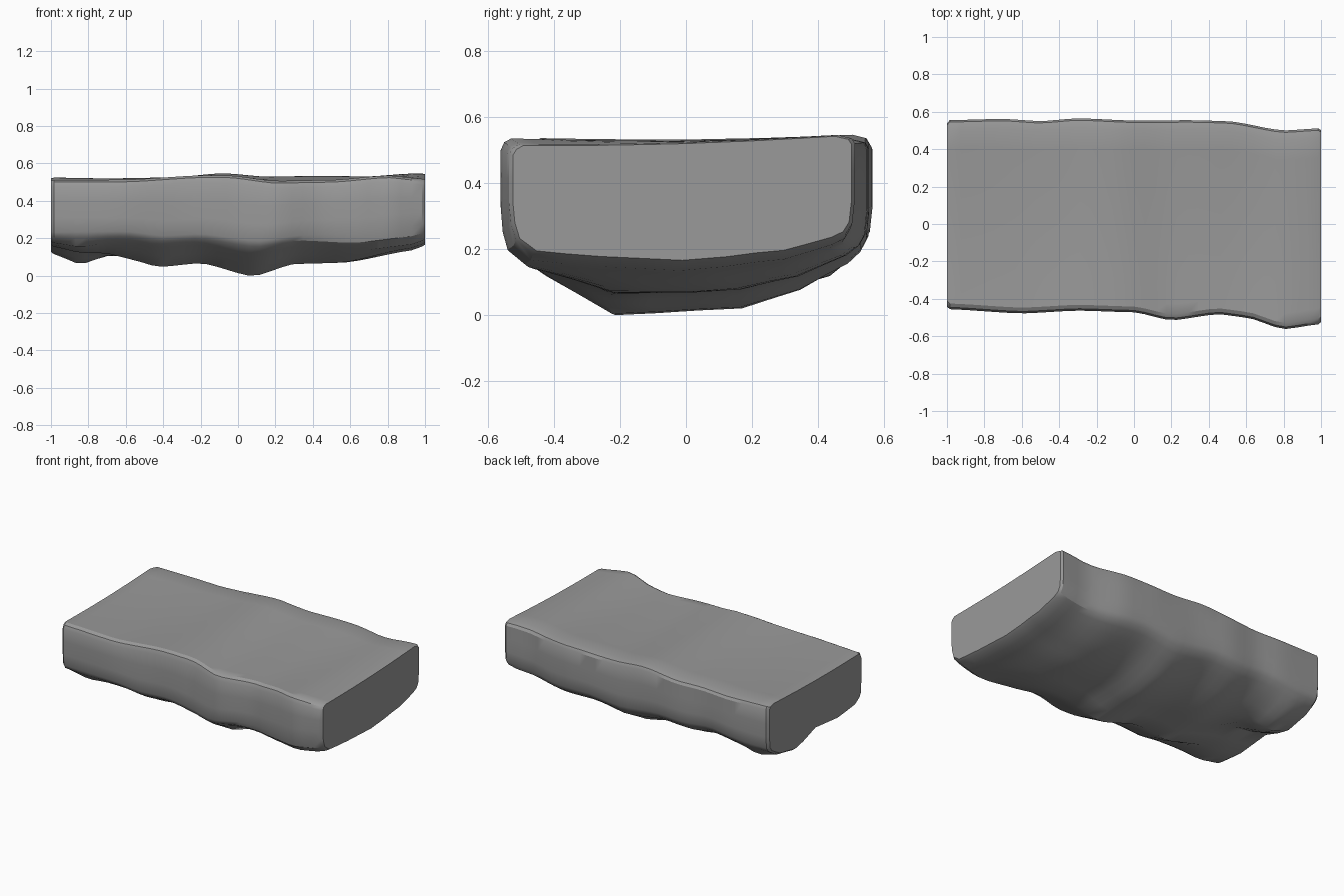
import bpy, bmesh, math

if "Cube" in bpy.data.objects:
    bpy.data.objects.remove(bpy.data.objects["Cube"])


def curve(points, x):
    """Smoothly eased lookup through (position, value) pairs."""
    if x <= points[0][0]:
        return points[0][1]
    for (x0, a), (x1, b) in zip(points, points[1:]):
        if x <= x1:
            f = (x - x0) / (x1 - x0)
            f = 0.5 * f + 0.5 * f * f * (3 - 2 * f)
            return a + (b - a) * f
    return points[-1][1]


# outlines along the length of the slab
FRONT_Y = [(-1, -.455), (-.6, -.478), (-.3, -.463), (0, -.472), (.2, -.515),
           (.45, -.482), (.6, -.5), (.8, -.562), (1, -.535)]
BACK_Y = [(-1, .555), (-.7, .562), (-.5, .55), (-.3, .565), (0, .553),
          (.3, .555), (.5, .55), (.8, .50), (1, .512)]
FRONT_TOP = [(-1, .515), (-.6, .517), (-.2, .54), (-.05, .54), (.2, .51),
             (.5, .515), (.8, .54), (1, .52)]
BACK_TOP = [(-1, .53), (-.7, .525), (-.35, .53), (-.08, .553), (.15, .535),
            (.45, .54), (.7, .535), (.93, .552), (1, .552)]
EDGE_Z = [(-1, .22), (-.6, .225), (-.4, .20), (-.2, .21), (.1, .17),
          (.35, .205), (.6, .21), (.9, .25), (1, .27)]
BELLY_Z = [(-1, .12), (-.84, .06), (-.7, .09), (-.55, .08), (-.42, .05),
           (-.2, .07), (.08, 0), (.3, .065), (.55, .065), (.95, .14), (1, .165)]

# how far the underside drops across the depth (0 = side edge, 1 = belly)
MID = [(0, 0), (.07, .3), (.26, 1), (.63, .88), (.8, .55), (.92, .15), (1, -.25)]
RIGHT = [(0, 0), (.04, .7), (.25, .88), (.52, 1), (.8, .7), (.95, .3), (1, 0)]
LEFT = [(0, 0), (.07, .4), (.25, .6), (.5, .35), (.7, 1), (.88, .65), (1, 0)]


def section(x):
    yf, yb = curve(FRONT_Y, x), curve(BACK_Y, x)
    tf, tb = curve(FRONT_TOP, x), curve(BACK_TOP, x)
    edge, belly = curve(EDGE_Z, x), curve(BELLY_Z, x)
    wl = curve([(-.85, 1), (-.5, 0)], x)
    wr = curve([(.25, 0), (.9, 1)], x)

    def under(t):
        d = (1 - wl - wr) * curve(MID, t) + wl * curve(LEFT, t) + wr * curve(RIGHT, t)
        return edge - (edge - belly) * d

    ring = []
    # top, slightly dished and rounded over at both long edges
    for t in (.01, .03, .08, .18, .32, .5, .7, .85, .95, .99):
        z = tf + (tb - tf) * t - .01 * math.sin(math.pi * t)
        ring.append((yf + (yb - yf) * t, z - (.012 if t in (.01, .99) else 0)))
    # back wall
    zb = under(1)
    for f in (.1, .4, .7, .95):
        ring.append((yb - .008 * (f > .9), tb + (zb - tb) * f))
    # underside
    for t in (.975, .94, .88, .8, .72, .63, .5, .38, .26, .16, .07, .02):
        ring.append((yf + (yb - yf) * t, under(t)))
    # front wall
    for f in (.05, .3, .6, .88):
        ring.append((yf + .006 * (f < .2), edge + (tf - edge) * f))
    return ring


bm = bmesh.new()
rings = []
stations = [(-1, .97)] + [(-.985 + 1.97 * i / 34, 1) for i in range(35)] + [(1, .98)]
for x, s in stations:
    pts = section(x)
    cz = .36
    rings.append([bm.verts.new((x, y * s, cz + (z - cz) * s)) for y, z in pts])
for a, b in zip(rings, rings[1:]):
    n = len(a)
    for i in range(n):
        j = (i + 1) % n
        bm.faces.new((a[i], a[j], b[j], b[i]))
bm.faces.new(rings[0])
bm.faces.new(rings[-1])
bmesh.ops.recalc_face_normals(bm, faces=bm.faces)

# stand the slab on the ground
low = min(v.co.z for v in bm.verts)
for v in bm.verts:
    v.co.z -= low

mesh = bpy.data.meshes.new("rock_slab")
bm.to_mesh(mesh)
bm.free()
slab = bpy.data.objects.new("rock_slab", mesh)
bpy.context.collection.objects.link(slab)

# dark stone
stone = bpy.data.materials.new("dark_stone")
stone.diffuse_color = (.32, .32, .32, 1)
stone.use_nodes = True
stone.node_tree.nodes["Principled BSDF"].inputs["Base Color"].default_value = stone.diffuse_color
mesh.materials.append(stone)

bpy.context.view_layer.objects.active = slab
slab.select_set(True)
bpy.ops.object.shade_smooth_by_angle(angle=math.radians(30))
